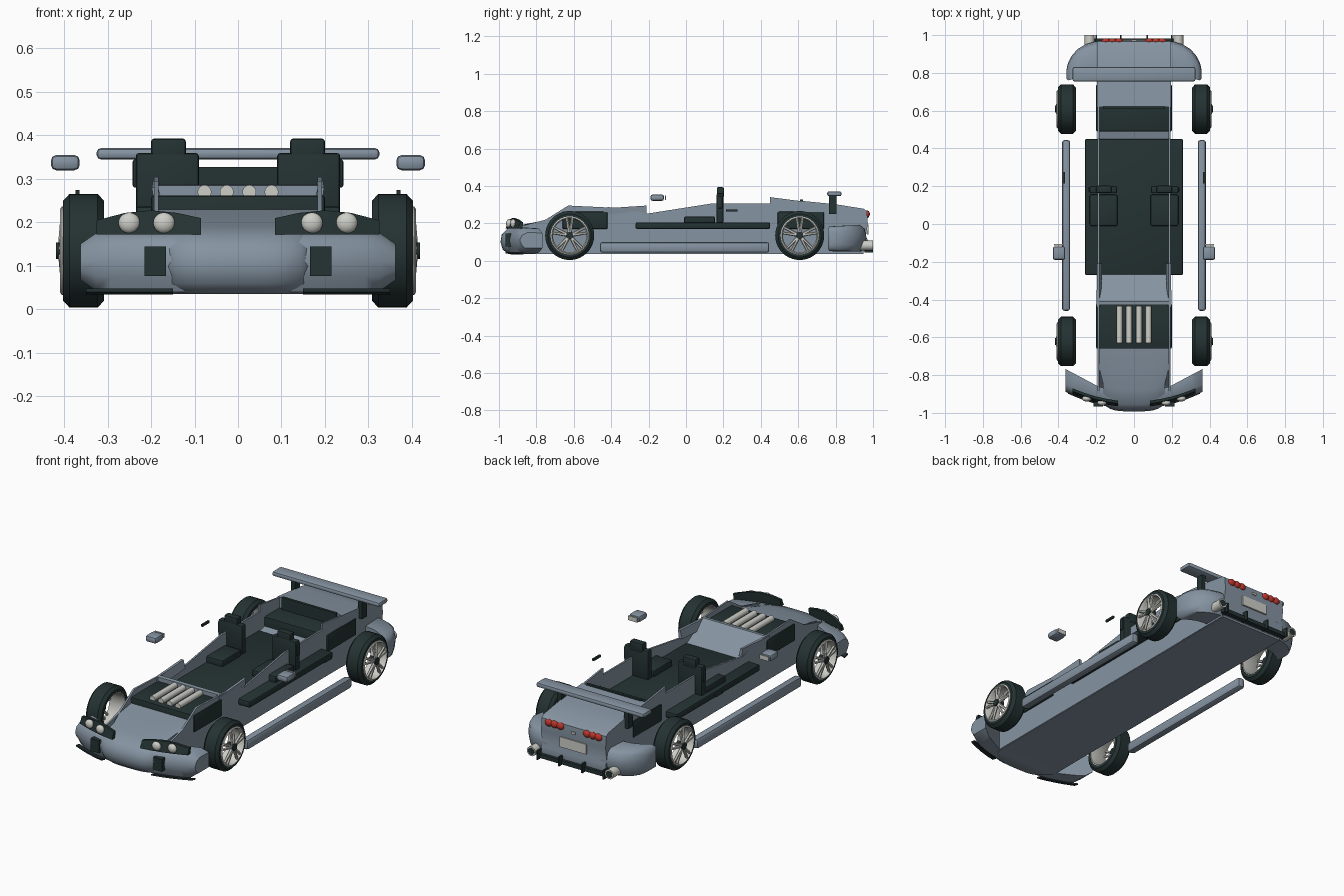
import bpy, bmesh, math
from mathutils import Vector, Matrix

if "Cube" in bpy.data.objects:
    bpy.data.objects.remove(bpy.data.objects["Cube"])


def material(name, rgb):
    m = bpy.data.materials.new(name)
    m.diffuse_color = (*rgb, 1)
    m.use_nodes = True
    m.node_tree.nodes["Principled BSDF"].inputs["Base Color"].default_value = m.diffuse_color
    return m


PAINT = material("slate paint", (0.235, 0.295, 0.36))
DARK = material("dark trim", (0.018, 0.032, 0.032))
SILVER = material("silver", (0.62, 0.62, 0.58))
RED = material("red lens", (0.5, 0.035, 0.025))
SIDES = ((-1, "left"), (1, "right"))


def finish(bm, name, mat, smooth=35):
    bmesh.ops.recalc_face_normals(bm, faces=bm.faces)
    me = bpy.data.meshes.new(name)
    bm.to_mesh(me)
    bm.free()
    me.materials.append(mat)
    ob = bpy.data.objects.new(name, me)
    bpy.context.collection.objects.link(ob)
    if smooth:
        bpy.ops.object.select_all(action='DESELECT')
        bpy.context.view_layer.objects.active = ob
        ob.select_set(True)
        bpy.ops.object.shade_smooth_by_angle(angle=math.radians(smooth))
    return ob


def box(name, x, y, z, mat, bevel=0.0):
    """Box from (min, max) ranges, optionally with rounded edges."""
    bm = bmesh.new()
    size = Vector((x[1] - x[0], y[1] - y[0], z[1] - z[0]))
    mid = Vector((x[0] + x[1], y[0] + y[1], z[0] + z[1])) / 2
    bmesh.ops.create_cube(bm, size=1, matrix=Matrix.Translation(mid) @ Matrix.Diagonal((*size, 1)))
    if bevel:
        bmesh.ops.bevel(bm, geom=bm.edges[:], offset=bevel, segments=2, profile=0.5, affect='EDGES')
    return finish(bm, name, mat)


def side_box(name, sx, x, y, z, mat, bevel=0.0):
    return box(name, sorted((sx * x[0], sx * x[1])), y, z, mat, bevel)


def loft(name, sections, mat, smooth=35, close_ends=True):
    """Skin a list of equal-length closed sections."""
    bm = bmesh.new()
    rows = [[bm.verts.new(p) for p in s] for s in sections]
    n = len(rows[0])
    for a, b in zip(rows, rows[1:]):
        for i in range(n):
            j = (i + 1) % n
            bm.faces.new((a[i], a[j], b[j], b[i]))
    if close_ends:
        bm.faces.new(rows[0])
        bm.faces.new(rows[-1])
    return finish(bm, name, mat, smooth)


def prism(name, x0, x1, profile, mat):
    """Side profile (y, z) extruded across x."""
    return loft(name, [[(x, y, z) for y, z in profile] for x in (x0, x1)], mat)


def ring(name, centre, profile, mat, n=40):
    """Closed (x, radius) profile turned around an x-aligned axle."""
    cx, cy, cz = centre
    secs = []
    for k in range(n + 1):
        a = 2 * math.pi * k / n
        secs.append([(cx + x, cy + r * math.cos(a), cz + r * math.sin(a)) for x, r in profile])
    ob = loft(name, secs, mat, 40, False)
    bm = bmesh.new()
    bm.from_mesh(ob.data)
    bmesh.ops.remove_doubles(bm, verts=bm.verts, dist=1e-5)
    bmesh.ops.recalc_face_normals(bm, faces=bm.faces)
    bm.to_mesh(ob.data)
    bm.free()
    return ob


def rod(name, a, b, r, mat, n=16, r2=None):
    a, b = Vector(a), Vector(b)
    bm = bmesh.new()
    rot = (b - a).to_track_quat('Z', 'Y').to_matrix().to_4x4()
    bmesh.ops.create_cone(bm, cap_ends=True, segments=n, radius1=r, radius2=r if r2 is None else r2,
                          depth=(b - a).length, matrix=Matrix.Translation((a + b) / 2) @ rot)
    return finish(bm, name, mat)


def ball(name, centre, radii, mat):
    bm = bmesh.new()
    bmesh.ops.create_uvsphere(bm, u_segments=16, v_segments=10, radius=1,
                              matrix=Matrix.Translation(centre) @ Matrix.Diagonal((*radii, 1)))
    return finish(bm, name, mat, 60)


# Body tub: floor and thin open side walls
box("floor", (-0.19, 0.19), (-0.88, 0.95), (0.037, 0.05), PAINT)
wall = [(-0.9, 0.04), (0.93, 0.04), (0.93, 0.27), (0.62, 0.318), (0.45, 0.34), (0.45, 0.305),
        (0.13, 0.305), (-0.22, 0.25), (-0.3, 0.285), (-0.42, 0.285), (-0.63, 0.295), (-0.75, 0.22), (-0.9, 0.18)]
for sx, side in SIDES:
    prism(side + "_body_wall", sx * 0.183, sx * 0.193, wall, PAINT)
    # windscreen pillar stubs
    loft(side + "_pillar_stub", [[(sx * (x + dx), y, z + dz) for dx, dz in
                                  ((0, 0), (0.02, 0), (0.026, 0.045), (0.012, 0.045))]
                                 for x, y, z in ((0.172, -0.44, 0.235), (0.17, -0.21, 0.25))], PAINT)

# Nose with curved hood and rounded front
nose = []
for i in range(-8, 9):
    t = i / 8
    ease = 0.04 * t ** 4
    rear = 0.185 * t
    front = 0.165 * t
    nose.append([(rear, -0.66, 0.04), (rear, -0.66, 0.23), (rear, -0.76, 0.215), (front, -0.88 + ease, 0.192),
                 (front, -0.955 + ease, 0.172), (front, -0.985 + ease, 0.14), (front, -0.992 + ease, 0.1),
                 (front * 0.95, -0.98 + ease, 0.06), (front * 0.9, -0.95 + ease, 0.036), (rear, -0.88, 0.036)])
loft("nose", nose, PAINT, 50)

# Front and rear bumper corners
for sx, side in SIDES:
    secs = []
    for k in range(8):
        x = 0.12 + 0.242 * k / 7
        yf = -0.975 + 0.66 * x * x
        yb = -0.87 + 0.53 * max(0, x - 0.17)
        s = (1, 1, 1, 1, 1, 1, 0.95, 0.6)[k]
        prof = ((yb, 0.175), (yf + 0.04, 0.178), (yf + 0.012, 0.155), (yf, 0.11),
                (yf + 0.008, 0.075), (yf + 0.025, 0.04), (yb, 0.04))
        secs.append([(sx * x, y, 0.11 + (z - 0.11) * s) for y, z in prof])
    loft(side + "_front_bumper", secs, PAINT, 50)

    secs = []
    for x, yf, yr, s in ((0.16, 0.82, 0.965, 1), (0.21, 0.82, 0.965, 1), (0.26, 0.81, 0.95, 1),
                         (0.3, 0.79, 0.925, 1), (0.33, 0.765, 0.89, 0.96), (0.35, 0.76, 0.85, 0.8),
                         (0.357, 0.77, 0.82, 0.5)):
        prof = ((yf, 0.185), (yr - 0.035, 0.19), (yr - 0.01, 0.17), (yr, 0.125), (yr - 0.01, 0.08),
                (yr - 0.03, 0.05), (yf, 0.05))
        secs.append([(sx * x, y, 0.12 + (z - 0.12) * s) for y, z in prof])
    loft(side + "_rear_bumper", secs, PAINT, 50)

    # headlamp panel following the bumper curve, lamps, intake and lip
    def arc(x, out=0.0):
        return -0.975 + 0.66 * x * x - out
    loft(side + "_headlamp_panel", [[(sx * x, arc(x) + a, z) for a, z in
                                     ((0.005, 0.172), (0.02, top), (0.035, top), (0.03, 0.172))]
                                    for x, top in ((0.085, 0.21), (0.14, 0.222), (0.2, 0.228),
                                                   (0.26, 0.222), (0.325, 0.205))], DARK)
    for n, x in enumerate((0.17, 0.25)):
        ball(f"{side}_headlamp_{n}", (sx * x, arc(x) + 0.01, 0.199), (0.025, 0.016, 0.024), SILVER)
    side_box(side + "_front_intake", sx, (0.165, 0.215), (-0.965, -0.93), (0.077, 0.145), DARK)
    loft(side + "_front_lip", [[(sx * x, arc(x, 0.004) + a, z) for a, z in
                                ((0, 0.04), (0.03, 0.034), (0.03, 0.042), (0, 0.048))]
                               for x in (0.15, 0.2, 0.25, 0.3, 0.35)], DARK)

# Engine block with intake pipes, and the sloping dash panel behind it
box("engine_block", (-0.2, 0.2), (-0.66, -0.42), (0.17, 0.262), DARK, 0.006)
for n, x in enumerate((-0.077, -0.026, 0.026, 0.077)):
    rod(f"intake_pipe_{n}", (x, -0.63, 0.27), (x, -0.435, 0.27), 0.016, SILVER)
prism("dash_panel", -0.185, 0.185, [(-0.43, 0.285), (-0.41, 0.287), (-0.25, 0.19), (-0.26, 0.17), (-0.43, 0.17)], PAINT)

# Cockpit floor and seats
box("cockpit_floor", (-0.26, 0.26), (-0.27, 0.45), (0.17, 0.205), DARK, 0.008)
for sx, side in SIDES:
    side_box(side + "_seat_cushion", sx, (0.087, 0.235), (-0.01, 0.155), (0.195, 0.237), DARK, 0.008)
    side_box(side + "_seat_back", sx, (0.09, 0.235), (0.163, 0.2), (0.2, 0.36), DARK, 0.008)
    side_box(side + "_seat_shoulder", sx, (0.15, 0.242), (0.17, 0.195), (0.28, 0.345), DARK, 0.005)
    side_box(side + "_headrest", sx, (0.12, 0.2), (0.165, 0.203), (0.34, 0.393), DARK, 0.007)

# Rear recess, rear deck and tail
prism("rear_recess_panel", -0.185, 0.185, [(0.45, 0.17), (0.45, 0.2), (0.63, 0.25), (0.63, 0.17)], PAINT)
box("rear_grille", (-0.165, 0.165), (0.61, 0.625), (0.2, 0.327), DARK)
prism("tail", -0.195, 0.195, [(0.62, 0.04), (0.62, 0.32), (0.8, 0.302), (0.95, 0.278), (0.967, 0.265), (0.972, 0.2),
                              (0.962, 0.13), (0.972, 0.11), (0.965, 0.06), (0.94, 0.04)], PAINT)
box("rear_arch_block", (-0.2, 0.2), (0.49, 0.738), (0.17, 0.262), DARK, 0.006)
box("rear_plate", (-0.08, 0.08), (0.968, 0.977), (0.14, 0.195), SILVER)
box("diffuser", (-0.21, 0.21), (0.955, 0.982), (0.05, 0.072), DARK)
box("tail_badge", (-0.012, 0.012), (0.968, 0.976), (0.228, 0.24), SILVER)

for sx, side in SIDES:
    for n, x in enumerate((0.08, 0.115, 0.15)):
        ball(f"{side}_tail_lamp_{n}", (sx * x, 0.969, 0.25), (0.022, 0.014, 0.019), RED)
    for n, x in enumerate((0.07, 0.2)):
        side_box(f"{side}_diffuser_fin_{n}", sx, (x - 0.004, x + 0.004), (0.955, 1.0), (0.045, 0.095), DARK)
    # exhaust tip with dark bore
    rod(side + "_exhaust", (sx * 0.235, 0.92, 0.082), (sx * 0.235, 1.0, 0.082), 0.026, SILVER)
    rod(side + "_exhaust_bore", (sx * 0.235, 0.99, 0.082), (sx * 0.235, 1.001, 0.082), 0.019, DARK)
    # wing support, side skirt, mirror and door handle
    side_box(side + "_wing_support", sx, (0.19, 0.215), (0.765, 0.805), (0.25, 0.35), DARK)
    side_box(side + "_side_skirt", sx, (0.338, 0.381), (-0.46, 0.445), (0.043, 0.1), PAINT, 0.014)
    side_box(side + "_mirror", sx, (0.364, 0.43), (-0.19, -0.118), (0.32, 0.355), PAINT, 0.012)
    side_box(side + "_mirror_glass", sx, (0.37, 0.424), (-0.113, -0.107), (0.326, 0.35), SILVER)
    side_box(side + "_door_handle", sx, (0.364, 0.374), (0.215, 0.275), (0.263, 0.275), DARK)

# Rear wing
box("rear_wing", (-0.325, 0.325), (0.755, 0.832), (0.345, 0.371), PAINT, 0.01)

# Wheels: hollow tyre, thin rim barrel, five split spokes and hub
for sx, side in SIDES:
    for end, cy in (("front", -0.622), ("rear", 0.608)):
        tag = f"{side}_{end}"
        c = (sx * 0.355, cy, 0.135)
        ring(tag + "_tyre", c, [(sx * x, r) for x, r in
                                ((-0.047, 0.1), (-0.047, 0.115), (-0.032, 0.131), (0.032, 0.131),
                                 (0.047, 0.115), (0.047, 0.1))], DARK)
        ring(tag + "_rim", c, [(sx * x, r) for x, r in
                               ((-0.045, 0.1), (0.05, 0.102), (0.054, 0.096), (0.045, 0.09), (-0.045, 0.095))], SILVER)
        for k in range(5):
            a = math.pi / 2 + 2 * math.pi * k / 5
            for da in (-0.16, 0.16):
                pts = [(c[0] + sx * dx, cy + r * math.cos(a + s), 0.135 + r * math.sin(a + s))
                       for dx, r, s in ((0.05, 0.012, da), (0.045, 0.095, da))]
                rod(f"{tag}_spoke_{k}", pts[0], pts[1], 0.009, SILVER, 6, 0.007)
        rod(tag + "_hub", (c[0] + sx * 0.02, cy, 0.135), (c[0] + sx * 0.063, cy, 0.135), 0.019, DARK, 12)
